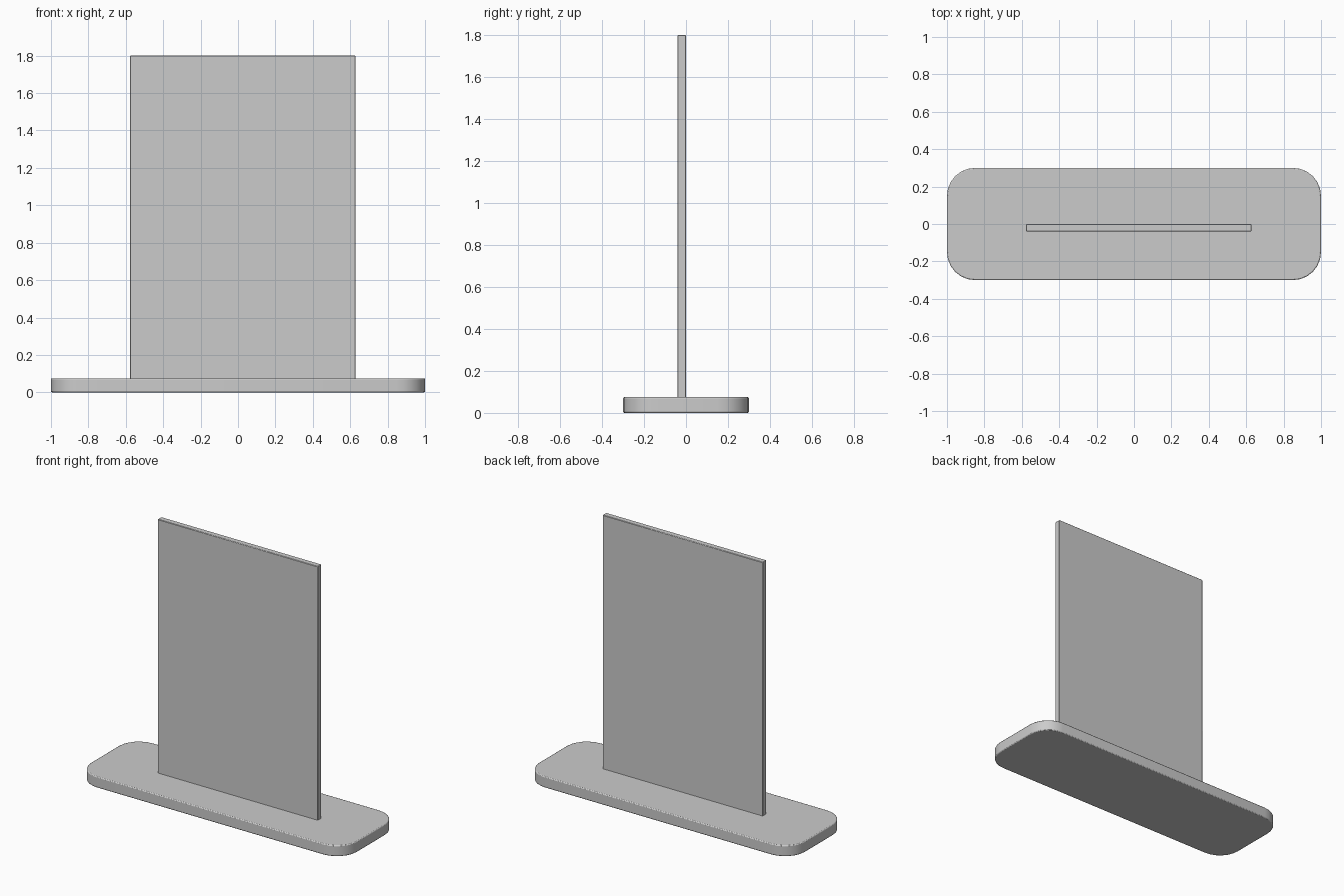
import bpy, bmesh
from math import radians

if "Cube" in bpy.data.objects:
    bpy.data.objects.remove(bpy.data.objects["Cube"])


def finish(bm, name, edge_bevel, segments):
    # Turn a bmesh into a smooth-shaded object with softened edges
    mesh = bpy.data.meshes.new(name)
    bm.to_mesh(mesh)
    bm.free()
    obj = bpy.data.objects.new(name, mesh)
    bpy.context.collection.objects.link(obj)
    mod = obj.modifiers.new("soft_edges", "BEVEL")
    mod.width = edge_bevel
    mod.segments = segments
    mod.limit_method = "ANGLE"
    mod.angle_limit = radians(40)
    bpy.ops.object.select_all(action="DESELECT")
    obj.select_set(True)
    bpy.context.view_layer.objects.active = obj
    bpy.ops.object.shade_smooth_by_angle(angle=radians(35))
    return obj


def box(x0, x1, y0, y1, z0, z1):
    bm = bmesh.new()
    bmesh.ops.create_cube(bm, size=1)
    for v in bm.verts:
        v.co.x = x1 if v.co.x > 0 else x0
        v.co.y = y1 if v.co.y > 0 else y0
        v.co.z = z1 if v.co.z > 0 else z0
    return bm


# Base: flat slab with rounded vertical corners
bm = box(-1, 1, -0.3, 0.3, 0, 0.075)
corners = [e for e in bm.edges
           if abs(e.verts[0].co.z - e.verts[1].co.z) > 0.01]
bmesh.ops.bevel(bm, geom=corners, offset=0.15, segments=6,
                profile=0.5, affect="EDGES")
finish(bm, "base", 0.006, 2)

# Panel: thin upright sheet standing on the base, slightly off centre
finish(box(-0.577, 0.628, -0.04, 0.0, 0.07, 1.8), "panel", 0.003, 1)
